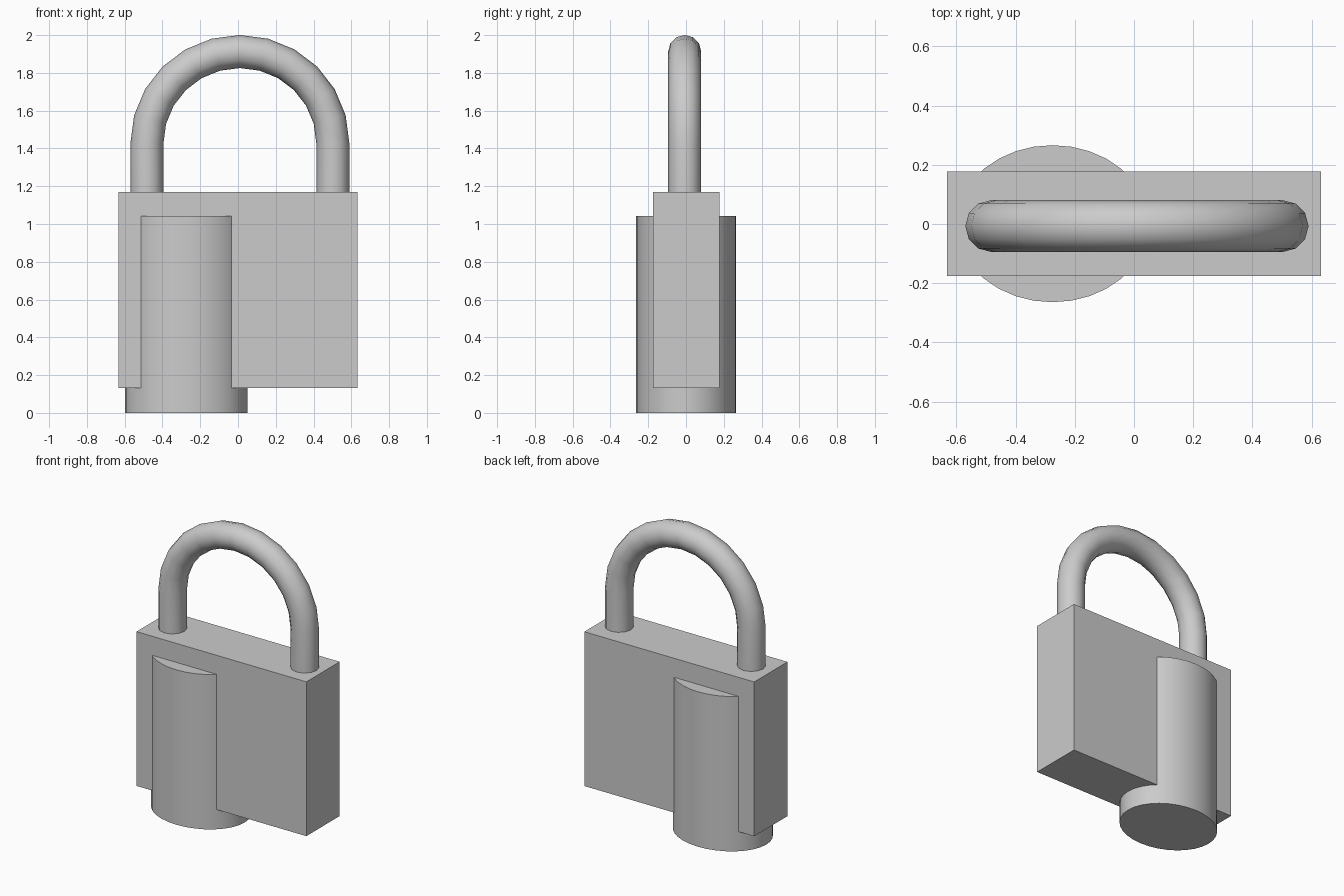
import bpy, bmesh
from math import sin, cos, pi

if "Cube" in bpy.data.objects:
    bpy.data.objects.remove(bpy.data.objects["Cube"])


def finish(name, bm, smooth=False):
    bmesh.ops.recalc_face_normals(bm, faces=bm.faces)
    mesh = bpy.data.meshes.new(name)
    bm.to_mesh(mesh)
    bm.free()
    obj = bpy.data.objects.new(name, mesh)
    bpy.context.collection.objects.link(obj)
    if smooth:
        bpy.ops.object.select_all(action='DESELECT')
        obj.select_set(True)
        bpy.context.view_layer.objects.active = obj
        bpy.ops.object.shade_smooth_by_angle(angle=pi / 5)
    return obj


# Lock body: plain slab
bm = bmesh.new()
bmesh.ops.create_cube(bm, size=1)
bmesh.ops.scale(bm, verts=bm.verts, vec=(1.264, 0.354, 1.038))
bmesh.ops.translate(bm, verts=bm.verts, vec=(0, 0.001, 0.651))
finish("lock_body", bm)

# Key barrel: upright oval cylinder passing through the body
bm = bmesh.new()
bmesh.ops.create_cone(bm, cap_ends=True, segments=32,
                      radius1=1, radius2=1, depth=1)
bmesh.ops.scale(bm, verts=bm.verts, vec=(0.324, 0.265, 1.042))
bmesh.ops.translate(bm, verts=bm.verts, vec=(-0.275, 0.001, 0.521))
finish("key_barrel", bm, smooth=True)

# Shackle: 12-sided tube swept along two legs and a 12-segment arch
CX, CY, SPRING, FOOT = 0.01, -0.007, 1.428, 1.10
ARCH_X, ARCH_Z, TUBE = 0.492, 0.485, 0.0875
SIDES, STEPS = 12, 12
stations = [(pi, FOOT)]
stations += [(pi - pi * i / STEPS, SPRING) for i in range(STEPS + 1)]
stations += [(0, FOOT)]

bm = bmesh.new()
rings = []
for angle, base in stations:
    ring = []
    for j in range(SIDES):
        t = 2 * pi * j / SIDES
        out = TUBE * cos(t)
        ring.append(bm.verts.new((CX + (ARCH_X + out) * cos(angle),
                                  CY + TUBE * sin(t),
                                  base + (ARCH_Z + out) * sin(angle))))
    rings.append(ring)
for a, b in zip(rings, rings[1:]):
    for j in range(SIDES):
        k = (j + 1) % SIDES
        bm.faces.new((a[j], a[k], b[k], b[j]))
bm.faces.new(rings[0])
bm.faces.new(rings[-1])
finish("shackle", bm, smooth=True)
